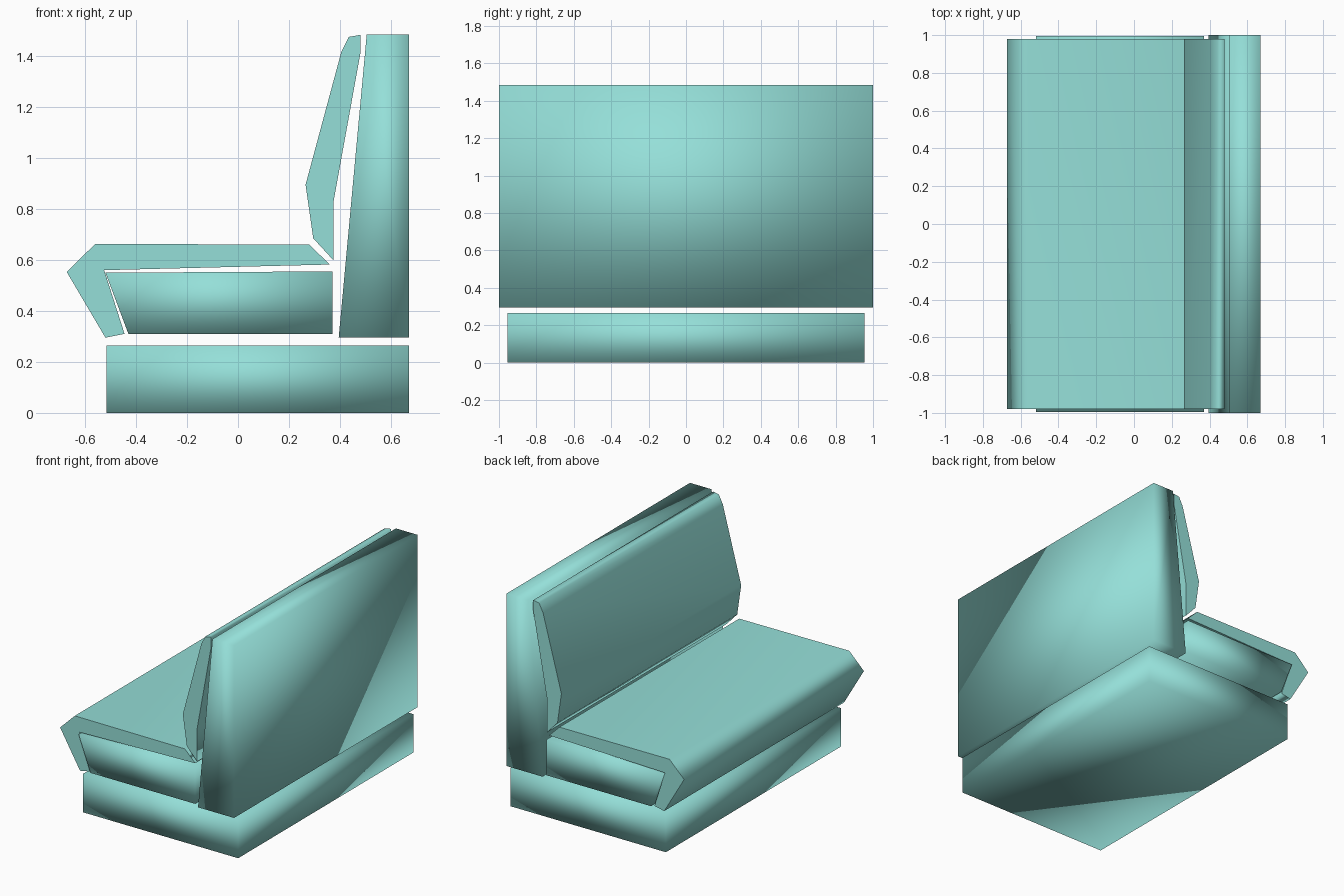
import bpy
import bmesh

cube = bpy.data.objects.get("Cube")
if cube:
    bpy.data.objects.remove(cube, do_unlink=True)

teal = bpy.data.materials.new("teal")
teal.use_nodes = True
color = (0.30, 0.74, 0.69, 1)
teal.diffuse_color = color
teal.node_tree.nodes["Principled BSDF"].inputs["Base Color"].default_value = color


def extrude_profile(name, profile, half_width, sharp_ends=False):
    """Sweep an (x, z) outline along y, smooth shaded, with optional crisp ends."""
    bm = bmesh.new()
    cap = bm.faces.new([bm.verts.new((x, -half_width, z)) for x, z in profile])
    result = bmesh.ops.extrude_face_region(bm, geom=[cap], use_keep_orig=True)
    moved = [v for v in result["geom"] if isinstance(v, bmesh.types.BMVert)]
    bmesh.ops.translate(bm, verts=moved, vec=(0, 2 * half_width, 0))
    bmesh.ops.recalc_face_normals(bm, faces=bm.faces)
    for face in bm.faces:
        face.smooth = True
        if sharp_ends and abs(face.normal.y) > 0.9:
            for edge in face.edges:
                edge.smooth = False
    # concave ends need a proper triangulation
    bmesh.ops.triangulate(bm, faces=bm.faces)
    mesh = bpy.data.meshes.new(name)
    bm.to_mesh(mesh)
    bm.free()
    mesh.materials.append(teal)
    obj = bpy.data.objects.new(name, mesh)
    bpy.context.collection.objects.link(obj)
    if sharp_ends:
        weighted = obj.modifiers.new("even_shading", "WEIGHTED_NORMAL")
        weighted.keep_sharp = True
    return obj


# Plinth under the bench
extrude_profile("base", [(-0.515, 0), (0.67, 0), (0.67, 0.265), (-0.515, 0.265)], 0.955)

# Tapered back panel
extrude_profile("back_panel", [(0.395, 0.295), (0.67, 0.295), (0.67, 1.485), (0.505, 1.485)], 1.0)

# Block that carries the seat
extrude_profile("seat_block", [(-0.43, 0.31), (0.37, 0.31), (0.37, 0.555), (-0.52, 0.55)], 0.995)

# Seat pad wrapping over the front edge
extrude_profile("seat_cushion", [
    (-0.56, 0.663), (0.28, 0.66), (0.36, 0.582), (-0.525, 0.56),
    (-0.445, 0.31), (-0.52, 0.295), (-0.672, 0.553)], 0.98, True)

# Padded backrest
extrude_profile("back_cushion", [
    (0.48, 1.483), (0.435, 1.475), (0.405, 1.415), (0.265, 0.895),
    (0.295, 0.685), (0.375, 0.598), (0.375, 0.83), (0.48, 1.41)], 0.98, True)
